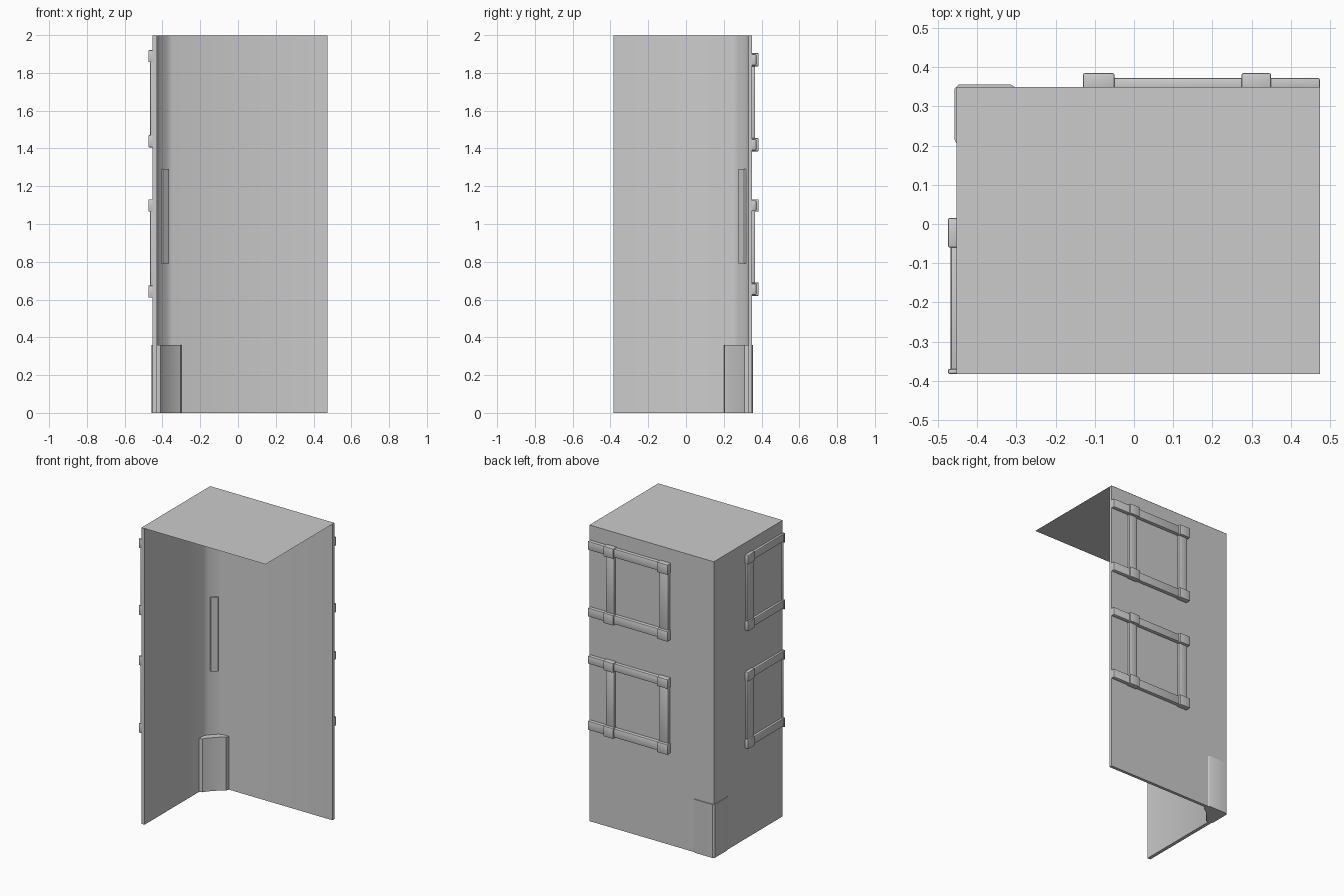
import bpy, bmesh, math
from mathutils import Vector

if "Cube" in bpy.data.objects:
    bpy.data.objects.remove(bpy.data.objects["Cube"], do_unlink=True)

plaster = bpy.data.materials.new("plain_grey")
plaster.use_nodes = True
GREY = (0.6, 0.6, 0.6, 1)
plaster.diffuse_color = GREY
plaster.node_tree.nodes["Principled BSDF"].inputs["Base Color"].default_value = GREY


def finish(name, bm, smooth=True):
    bmesh.ops.recalc_face_normals(bm, faces=bm.faces)
    mesh = bpy.data.meshes.new(name)
    bm.to_mesh(mesh)
    bm.free()
    mesh.materials.append(plaster)
    obj = bpy.data.objects.new(name, mesh)
    bpy.context.collection.objects.link(obj)
    if smooth:
        bpy.ops.object.select_all(action="DESELECT")
        obj.select_set(True)
        bpy.context.view_layer.objects.active = obj
        bpy.ops.object.shade_smooth_by_angle(angle=math.radians(40))
    return obj


def prism(name, outline, low, high):
    """Upright extrusion of a plan outline."""
    bm = bmesh.new()
    face = bm.faces.new([bm.verts.new((x, y, low)) for x, y in outline])
    made = bmesh.ops.extrude_face_region(bm, geom=[face])["geom"]
    tops = [v for v in made if isinstance(v, bmesh.types.BMVert)]
    bmesh.ops.translate(bm, verts=tops, vec=(0, 0, high - low))
    return finish(name, bm)


def beam(name, low, high, soft=0.006):
    """Box between two corners with softened edges."""
    low, high = Vector(low), Vector(high)
    bm = bmesh.new()
    bmesh.ops.create_cube(bm, size=1)
    for v in bm.verts:
        v.co = (low + high) / 2 + v.co * (high - low)
    bmesh.ops.bevel(bm, geom=bm.edges[:], offset=soft, segments=2,
                    profile=0.5, affect="EDGES")
    return finish(name, bm)


# Outer limits of the two walls
RIGHT, LEFT, FRONT, BACK = -0.453, 0.475, -0.383, 0.35

# Two walls meeting at a corner, with a filled inner corner
prism("corner_walls", [
    (RIGHT, BACK), (RIGHT, FRONT), (-0.43, FRONT), (-0.43, 0.25),
    (-0.415, 0.273), (-0.375, 0.313), (-0.35, 0.33), (LEFT, 0.33), (LEFT, BACK),
], 0, 1.999)

# Raised plinth wrapped around the foot of the corner
prism("corner_plinth", [
    (-0.447, 0.356), (-0.458, 0.345), (-0.458, 0.215), (-0.453, 0.205),
    (-0.43, 0.2), (-0.41, 0.205), (-0.39, 0.235), (-0.335, 0.29),
    (-0.305, 0.31), (-0.3, 0.33), (-0.305, 0.35), (-0.315, 0.356),
], 0, 0.36)

# Slim raised strip on the inner corner
prism("inner_corner_strip", [
    (-0.41, 0.285), (-0.397, 0.278), (-0.365, 0.307), (-0.37, 0.325),
], 0.79, 1.29)

# Flat roof sheet
bm = bmesh.new()
bm.faces.new([bm.verts.new((x, y, 2)) for x, y in
              ((RIGHT, FRONT), (LEFT, FRONT), (LEFT, BACK), (RIGHT, BACK))])
finish("roof", bm, smooth=False)


# Timber frames: rails, posts and joint blocks on each wall
def back_frame(label, rails):
    posts = [(-0.13, -0.05), (0.275, 0.35)]
    for i, (z0, z1) in enumerate(rails):
        beam(f"{label}_rail_{i}", (-0.09, 0.34, z0 + 0.005), (LEFT, 0.373, z1 - 0.005))
        for j, (x0, x1) in enumerate(posts):
            beam(f"{label}_block_{i}_{j}", (x0, 0.34, z0), (x1, 0.385, z1), 0.004)
    for j, (x0, x1) in enumerate(posts):
        beam(f"{label}_post_{j}", (x0 + 0.006, 0.34, rails[0][0] + 0.03),
             (x1 - 0.006, 0.366, rails[1][1] - 0.03))


def side_frame(label, rails):
    posts = [(-0.06, 0.015), (FRONT, -0.37)]
    for i, (z0, z1) in enumerate(rails):
        beam(f"{label}_rail_{i}", (-0.468, FRONT, z0 + 0.005), (-0.444, -0.02, z1 - 0.005))
        for j, (y0, y1) in enumerate(posts):
            beam(f"{label}_block_{i}_{j}", (-0.475, y0, z0), (-0.444, y1, z1), 0.004)
    for j, (y0, y1) in enumerate(posts):
        beam(f"{label}_post_{j}", (-0.465, y0 + 0.002, rails[0][0] + 0.03),
             (-0.444, y1 - 0.002, rails[1][1] - 0.03), 0.004)


back_frame("upper_back_frame", [(1.385, 1.454), (1.835, 1.904)])
back_frame("lower_back_frame", [(0.62, 0.69), (1.066, 1.13)])
side_frame("upper_side_frame", [(1.406, 1.47), (1.857, 1.92)])
side_frame("lower_side_frame", [(0.61, 0.674), (1.066, 1.13)])
